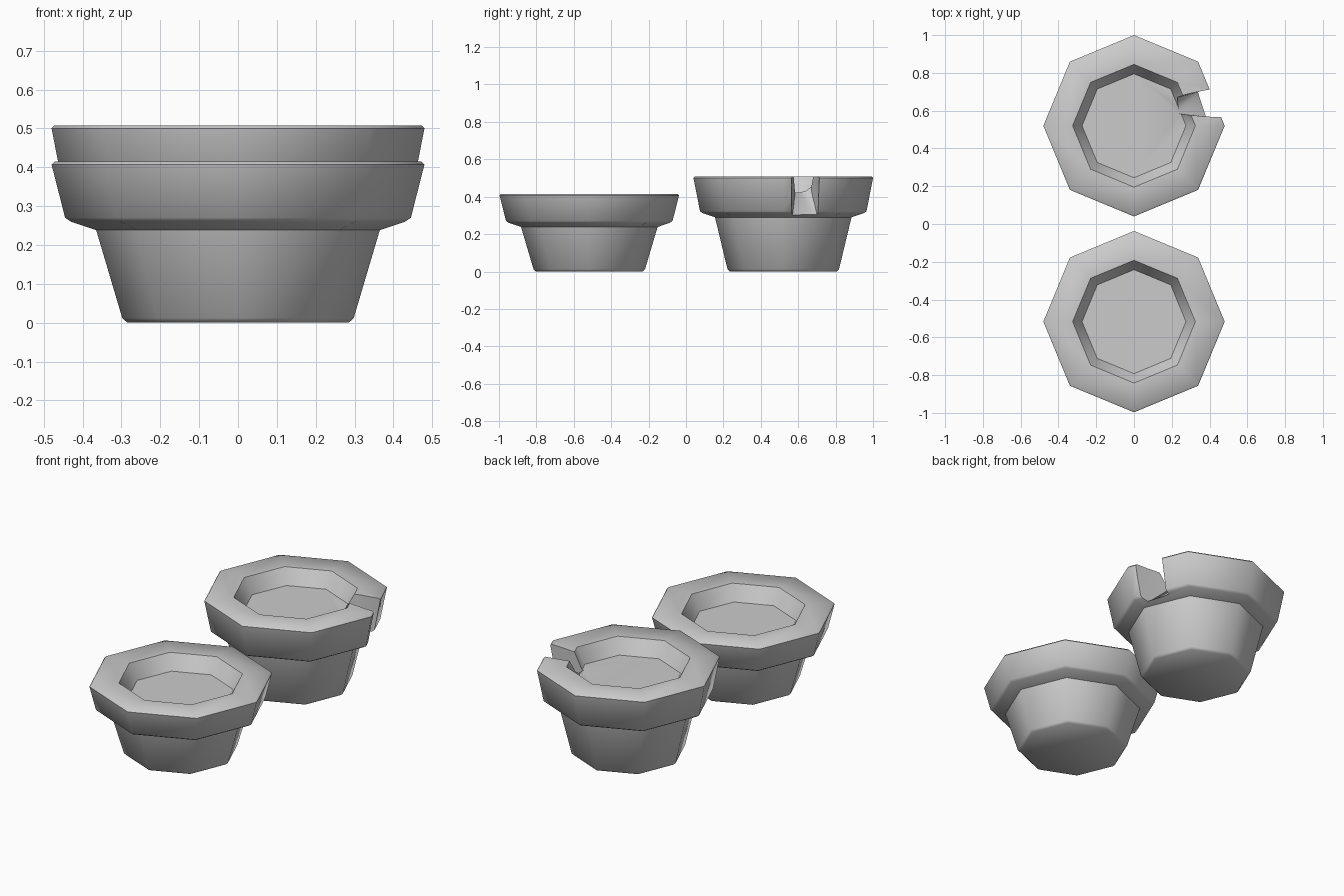
import bpy, bmesh, math

if "Cube" in bpy.data.objects:
    bpy.data.objects.remove(bpy.data.objects["Cube"])


def finish(obj):
    # smooth across the soft octagon corners, keep hard rims sharp
    bpy.ops.object.select_all(action='DESELECT')
    obj.select_set(True)
    bpy.context.view_layer.objects.active = obj
    bpy.ops.object.shade_smooth_by_angle(angle=math.radians(50))


def lathe(name, profile, cy, sides=8):
    # eight-sided solid of revolution with capped ends
    bm = bmesh.new()
    rings = []
    for r, z in profile:
        rings.append([bm.verts.new((r * math.cos(math.tau * i / sides),
                                    r * math.sin(math.tau * i / sides), z))
                      for i in range(sides)])
    for a, b in zip(rings, rings[1:]):
        for i in range(sides):
            j = (i + 1) % sides
            bm.faces.new((a[i], a[j], b[j], b[i]))
    bm.faces.new(rings[0][::-1])
    bm.faces.new(rings[-1])
    bmesh.ops.recalc_face_normals(bm, faces=bm.faces[:])
    mesh = bpy.data.meshes.new(name)
    bm.to_mesh(mesh)
    bm.free()
    obj = bpy.data.objects.new(name, mesh)
    bpy.context.collection.objects.link(obj)
    obj.location = (0, cy, 0)
    return obj


def pot(name, cy, neck, top):
    profile = [(0.285, 0), (0.298, 0.012),                     # base
               (0.365, neck), (0.43, neck + 0.022),            # body, underside of lip
               (0.445, neck + 0.032), (0.48, top - 0.008),     # lip
               (0.472, top), (0.325, top),                     # flat rim
               (0.275, top - 0.085)]                           # inner wall, soil
    return lathe(name, profile, cy)


# Short intact pot in front, taller chipped pot behind
short_pot = pot("short_pot", -0.517, 0.238, 0.415)
tall_pot = pot("tall_pot", 0.52, 0.29, 0.508)

# Wedge-shaped cutter for the chip broken out of the tall pot's lip
bm = bmesh.new()
for p in [(0.23, 0.582, 0.7), (0.23, 0.677, 0.7), (0.60, 0.568, 0.7), (0.60, 0.70, 0.7),
          (0.23, 0.585, 0.432), (0.23, 0.67, 0.432),
          (0.37, 0.57, 0.305), (0.34, 0.70, 0.305),
          (0.60, 0.55, 0.25), (0.60, 0.755, 0.25)]:
    bm.verts.new(p)
hull = bmesh.ops.convex_hull(bm, input=bm.verts[:])
bmesh.ops.recalc_face_normals(bm, faces=bm.faces[:])
mesh = bpy.data.meshes.new("chip_cutter")
bm.to_mesh(mesh)
bm.free()
cutter = bpy.data.objects.new("chip_cutter", mesh)
bpy.context.collection.objects.link(cutter)
cutter.hide_render = True
bpy.context.view_layer.update()

# Cut the chip, then discard the cutter
mod = tall_pot.modifiers.new("chip", 'BOOLEAN')
mod.operation = 'DIFFERENCE'
mod.solver = 'EXACT'
mod.object = cutter
bpy.context.view_layer.objects.active = tall_pot
bpy.ops.object.modifier_apply(modifier=mod.name)
bpy.data.objects.remove(cutter, do_unlink=True)

for obj in (short_pot, tall_pot):
    finish(obj)
